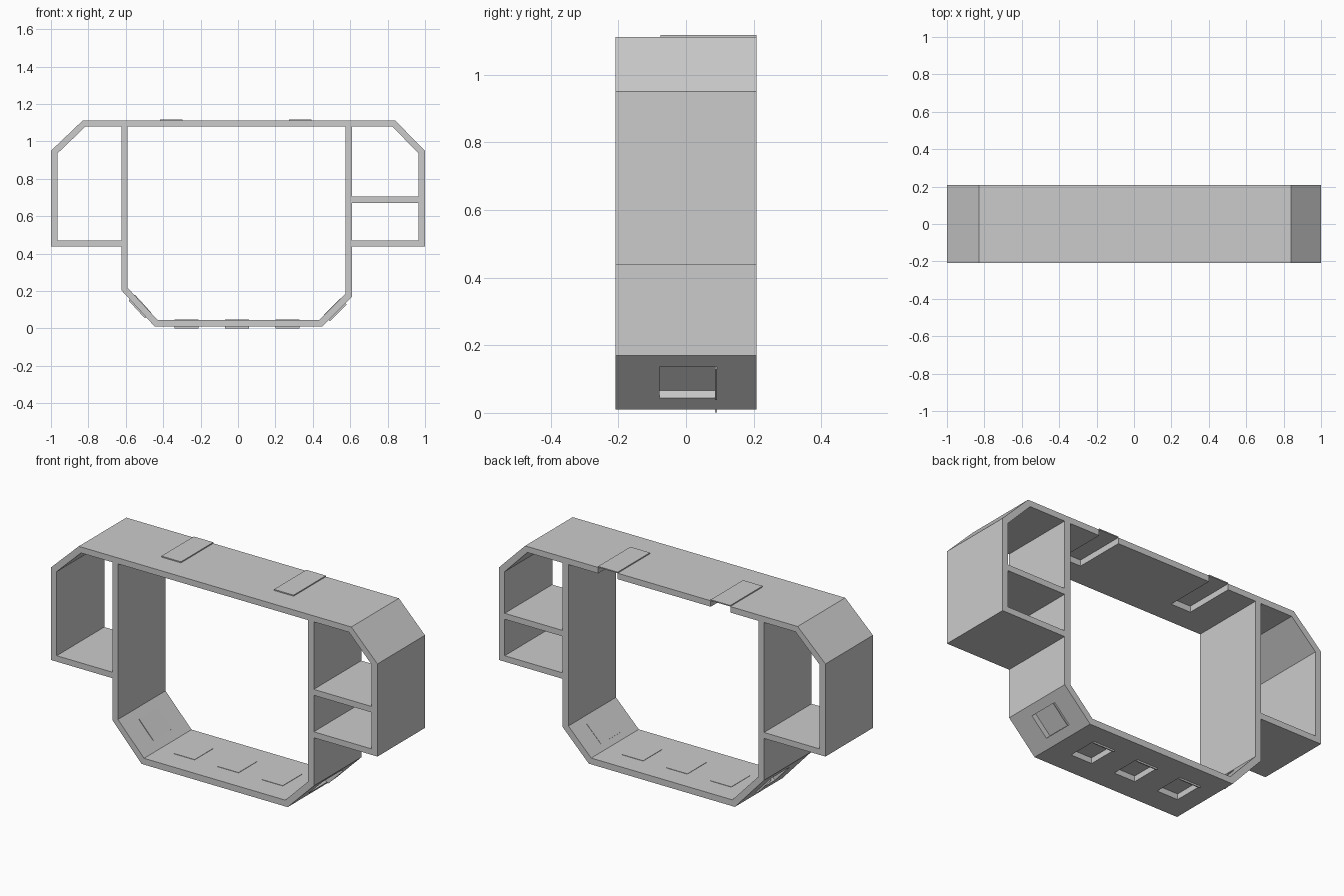
import bpy, bmesh, math
from mathutils import Matrix, Vector

if "Cube" in bpy.data.objects:
    bpy.data.objects.remove(bpy.data.objects["Cube"])

Y = 0.208  # half depth of the shelf unit


def panel(name, pts):
    """Extrude an x-z outline through the full depth."""
    bm = bmesh.new()
    f = bm.faces.new([bm.verts.new((x, -Y, z)) for x, z in pts])
    ext = bmesh.ops.extrude_face_region(bm, geom=[f])
    bmesh.ops.translate(bm, vec=(0, 2 * Y, 0),
                        verts=[v for v in ext["geom"] if isinstance(v, bmesh.types.BMVert)])
    bmesh.ops.recalc_face_normals(bm, faces=bm.faces)
    return finish(name, bm)


def finish(name, bm):
    me = bpy.data.meshes.new(name)
    bm.to_mesh(me)
    bm.free()
    ob = bpy.data.objects.new(name, me)
    bpy.context.collection.objects.link(ob)
    return ob


def box(name, frame, lo, hi):
    """Box between two corners in a local frame."""
    lo, hi = Vector(lo), Vector(hi)
    bm = bmesh.new()
    bmesh.ops.create_cube(bm, size=1)
    m = frame @ Matrix.Translation((lo + hi) / 2) @ Matrix.Diagonal((*(hi - lo), 1))
    bmesh.ops.transform(bm, matrix=m, verts=bm.verts)
    return finish(name, bm)


def cut(ob, cutter):
    mod = ob.modifiers.new("opening", "BOOLEAN")
    mod.operation, mod.object, mod.solver = "DIFFERENCE", cutter, "EXACT"
    bpy.context.view_layer.objects.active = ob
    bpy.ops.object.modifier_apply(modifier=mod.name)
    bpy.data.objects.remove(cutter)


def rect(name, x0, x1, z0, z1):
    return panel(name, [(x0, z0), (x1, z0), (x1, z1), (x0, z1)])


def window(ob, name, x, z, angle=0):
    """Pocket open to the outside, thin inner cover and a small rear lip."""
    fr = Matrix.Translation((x, 0, z)) @ Matrix.Rotation(angle, 4, "Y")
    w = 0.064
    cut(ob, box("cutter", fr, (-w, -0.078, -0.03), (w, 0.088, 0.1)))
    box(name + "_cover", fr, (-w, -0.078, 0.031), (w, 0.088, 0.037))
    box(name + "_lip", fr, (-w, 0.086, -0.009), (w, 0.092, 0.033))


# main top board with two covered slots open at the back
top = panel("top_board", [(-0.83, 1.112), (0.84, 1.112), (0.826, 1.079), (-0.816, 1.079)])
for i, x in enumerate((-0.357, 0.333)):
    fr = Matrix.Translation((x, 0, 1.112))
    cut(top, box("cutter", fr, (-0.06, -0.075, -0.1), (0.06, 0.3, 0.1)))
    box(f"slot_cover_{i}", fr, (-0.06, -0.075, 0), (0.06, Y, 0.006))

# sloped shoulders and outer walls
panel("left_shoulder", [(-0.83, 1.112), (-0.816, 1.079), (-0.965, 0.936), (-1, 0.95)])
panel("right_shoulder", [(0.84, 1.112), (0.826, 1.079), (0.965, 0.936), (1, 0.95)])
panel("left_wall", [(-1, 0.95), (-0.965, 0.936), (-0.965, 0.47), (-1, 0.437)])
panel("right_wall", [(1, 0.95), (0.965, 0.936), (0.965, 0.47), (1, 0.437)])

# shelves
panel("left_shelf", [(-1, 0.437), (-0.622, 0.437), (-0.622, 0.47), (-0.965, 0.47)])
panel("right_lower_shelf", [(1, 0.437), (0.61, 0.437), (0.61, 0.47), (0.965, 0.47)])
rect("right_upper_shelf", 0.61, 0.965, 0.672, 0.705)

# inner uprights
panel("left_upright", [(-0.624, 1.079), (-0.59, 1.079), (-0.59, 0.217), (-0.624, 0.205)])
panel("right_upright", [(0.61, 1.079), (0.575, 1.079), (0.575, 0.185), (0.61, 0.17)])

# sloped lower corners and bottom board, with pockets
ll = panel("left_lower_corner", [(-0.624, 0.205), (-0.59, 0.217), (-0.43, 0.045), (-0.445, 0.01)])
rl = panel("right_lower_corner", [(0.61, 0.17), (0.575, 0.185), (0.435, 0.045), (0.45, 0.01)])
window(ll, "left_corner_window", -0.535, 0.108, math.atan2(0.195, 0.179))
window(rl, "right_corner_window", 0.53, 0.09, -math.pi / 4)
bottom = panel("bottom_board", [(-0.445, 0.01), (0.45, 0.01), (0.435, 0.045), (-0.43, 0.045)])
for i, x in enumerate((-0.275, -0.006, 0.265)):
    window(bottom, f"bottom_window_{i}", x, 0.01)
